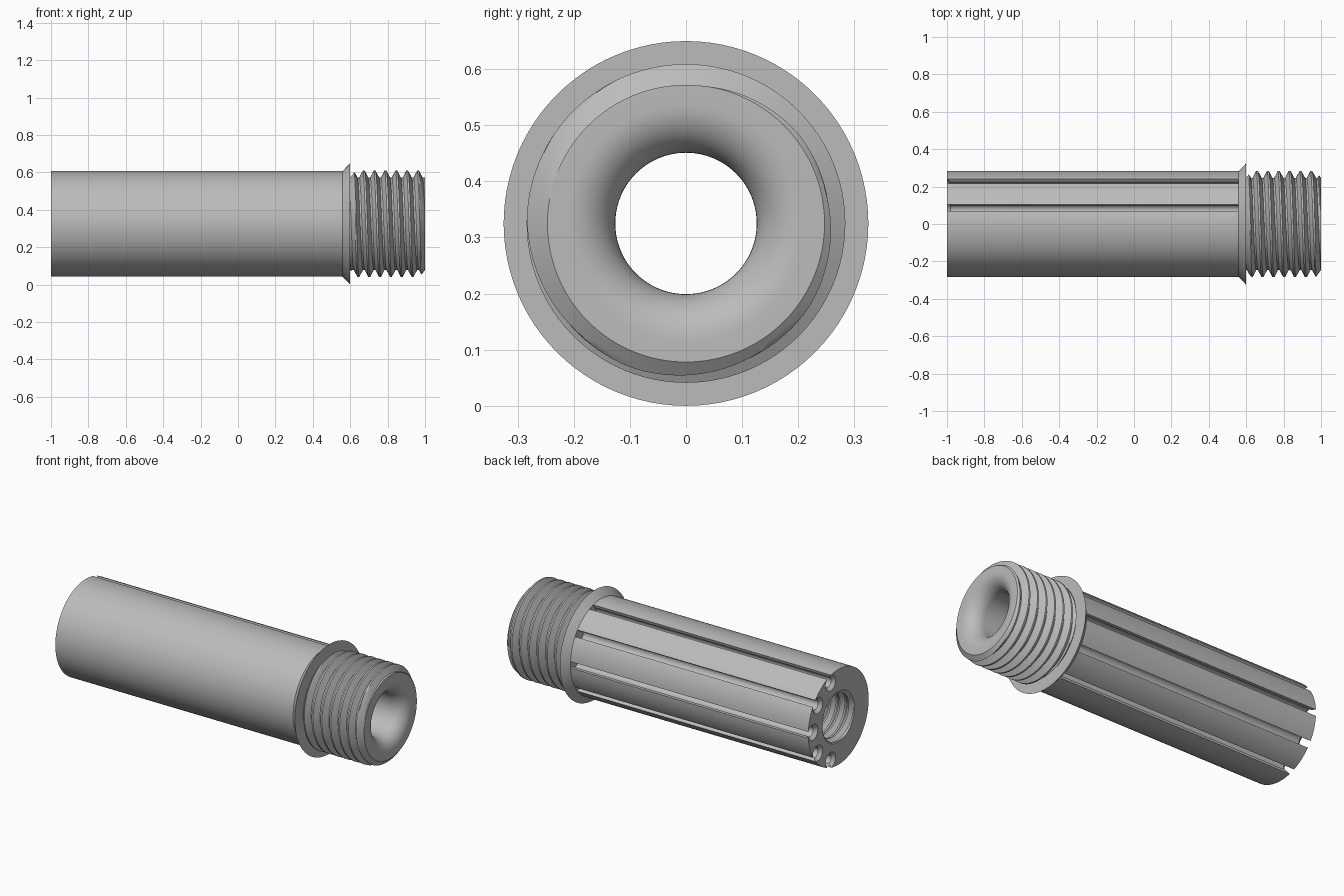
import bpy, bmesh, math
from math import cos, sin, pi

if "Cube" in bpy.data.objects:
    bpy.data.objects.remove(bpy.data.objects["Cube"])

AXIS_Z = 0.325
SEGS = 96

grey = bpy.data.materials.new("plain grey")
grey.use_nodes = True
grey.diffuse_color = (0.5, 0.5, 0.5, 1)
grey.node_tree.nodes["Principled BSDF"].inputs["Base Color"].default_value = (0.5, 0.5, 0.5, 1)


def ring_point(x, r, a):
    return (x, r * cos(a), AXIS_Z + r * sin(a))


def finish(bm, name):
    mesh = bpy.data.meshes.new(name)
    bm.to_mesh(mesh)
    bm.free()
    mesh.materials.append(grey)
    obj = bpy.data.objects.new(name, mesh)
    bpy.context.collection.objects.link(obj)
    return obj


def smooth(obj):
    bpy.ops.object.select_all(action='DESELECT')
    obj.select_set(True)
    bpy.context.view_layer.objects.active = obj
    bpy.ops.object.shade_smooth_by_angle(angle=math.radians(28))


def skin(rows, name, closed_columns, flip=False):
    """Quads between successive rows of points."""
    bm = bmesh.new()
    grid = [[bm.verts.new(p) for p in row] for row in rows]
    for a, b in zip(grid, grid[1:]):
        n = len(a)
        for j in range(n if closed_columns else n - 1):
            k = (j + 1) % n
            quad = (a[j], a[k], b[k], b[j])
            bm.faces.new(quad[::-1] if flip else quad)
    bmesh.ops.remove_doubles(bm, verts=bm.verts, dist=1e-5)
    return finish(bm, name)


def lathe(profile, name):
    """Revolve (x, radius) points, listed with the solid on their left side."""
    rows = [[ring_point(x, r, 2 * pi * j / SEGS) for j in range(SEGS)] for x, r in profile]
    return skin(rows, name, True)


def thread(name, x0, x1, root, crest, end_r, pitch, flip=False):
    """Helical V thread, tapering to end_r at both ends."""
    steps = 12

    def radius(x, phase):
        t = abs((phase % 1) - 0.5) * 2
        h = min(max((t - 1 / 6) * 1.5, 0), 1)
        r = root + (crest - root) * h
        reach = 1.3 * min(x - x0, x1 - x)
        return max(min(r, end_r + reach), end_r - reach)

    rows = []
    for i in range(-steps, int((x1 - x0) / pitch * steps) + 2):
        row = []
        for j in range(SEGS + 1):
            turn = j / SEGS
            x = min(max(x0 + pitch * (i / steps + turn), x0), x1)
            row.append(ring_point(x, radius(x, (x - x0) / pitch - turn), 2 * pi * turn))
        rows.append(row)
    return skin(rows, name, False, flip)


# Main sleeve: closed tube, cut by the channels below
sleeve = lathe([(-1, 0.15), (-1, 0.283), (0.57, 0.283), (0.57, 0.15), (-1, 0.15)], "sleeve")

# Collar with a conical back and a flat front
collar = lathe([(0.56, 0.283), (0.6, 0.325), (0.6, 0.24)], "collar")

# Outer and inner screw threads
outer_thread = thread("outer_thread", 0.6, 1.0, 0.247, 0.284, 0.247, 0.058)
inner_thread = thread("inner_thread", -1.0, -0.5, 0.149, 0.13, 0.15, 0.058, flip=True)

# Front face with a rounded mouth leading into the bore
fillet = 0.085
mouth = [(1, 0.247)]
for k in range(13):
    a = pi / 2 * k / 12
    mouth.append((1 - fillet + fillet * cos(a), 0.126 + fillet * (1 - sin(a))))
bore = lathe(mouth + [(-0.5, 0.126), (-0.5, 0.15)], "bore")


# Keyhole channels along the back half, each with a flared end
def cutter(name, sections):
    """Closed prism through matching cross-sections."""
    bm = bmesh.new()
    loops = [[bm.verts.new(p) for p in s] for s in sections]
    for a, b in zip(loops, loops[1:]):
        for j in range(len(a)):
            k = (j + 1) % len(a)
            bm.faces.new((a[j], a[k], b[k], b[j]))
    bm.faces.new(loops[0][::-1])
    bm.faces.new(loops[-1])
    bmesh.ops.recalc_face_normals(bm, faces=bm.faces)
    obj = finish(bm, name)
    obj.hide_render = True
    mod = sleeve.modifiers.new(name, 'BOOLEAN')
    mod.operation = 'DIFFERENCE'
    mod.solver = 'EXACT'
    mod.object = obj
    return obj


def place(x, out, side, a):
    return (x, out * cos(a) - side * sin(a), AXIS_Z + out * sin(a) + side * cos(a))


cutters = []
centre, hole_r, slot = 0.24, 0.03, 0.019
for n in range(5):
    a = math.radians(72 - 36 * n)
    start = math.asin(slot / hole_r)
    arc = [start + (2 * pi - 2 * start) * k / 24 for k in range(25)]
    keyhole = [(centre + hole_r * cos(t), hole_r * sin(t)) for t in arc]
    keyhole += [(0.32, -slot), (0.32, slot)]
    cutters.append(cutter(f"channel_cutter_{n}",
                          [[place(x, o, s, a) for o, s in keyhole] for x in (-1.05, 0.56)]))
    flare = [[place(x, centre + r * cos(2 * pi * k / 32), r * sin(2 * pi * k / 32), a)
              for k in range(32)] for x, r in ((-1.01, 0.056), (-0.98, 0.028))]
    cutters.append(cutter(f"flare_cutter_{n}", flare))

# Bake the cuts and remove the helpers
bpy.context.view_layer.objects.active = sleeve
for mod in list(sleeve.modifiers):
    bpy.ops.object.modifier_apply(modifier=mod.name)
for obj in cutters:
    bpy.data.objects.remove(obj)

for obj in (sleeve, collar, outer_thread, inner_thread, bore):
    smooth(obj)
